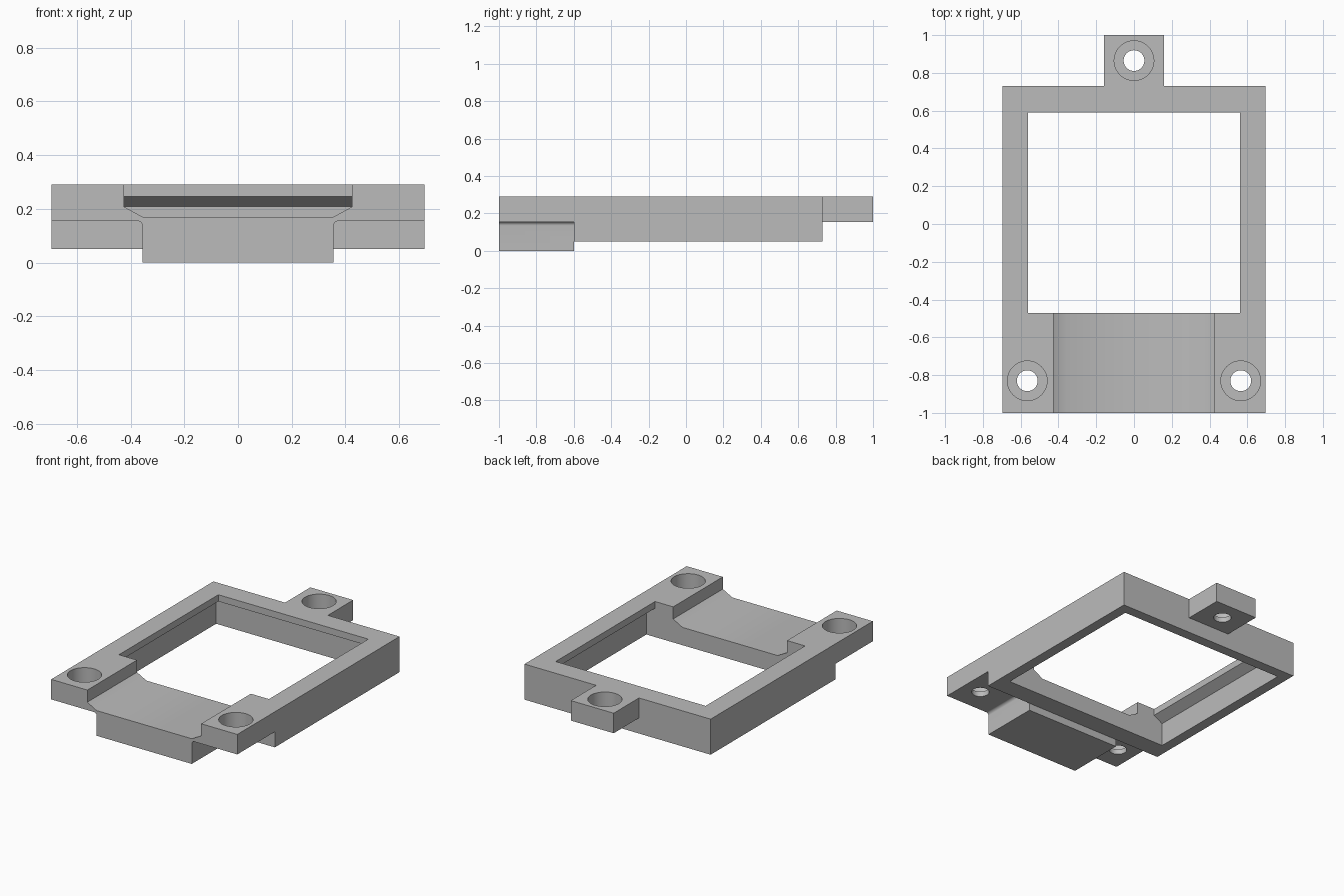
import bpy, bmesh, math

if "Cube" in bpy.data.objects:
    bpy.data.objects.remove(bpy.data.objects["Cube"], do_unlink=True)

TOP, TAB_UNDER, BACK = 0.29, 0.155, 0.73


def loft(name, rings):
    """Closed solid skinned through rings of equal point count."""
    bm = bmesh.new()
    loops = [[bm.verts.new(p) for p in ring] for ring in rings]
    n = len(loops[0])
    for a, b in zip(loops, loops[1:]):
        for i in range(n):
            j = (i + 1) % n
            bm.faces.new((a[i], a[j], b[j], b[i]))
    bm.faces.new(loops[0])
    bm.faces.new(loops[-1])
    bmesh.ops.recalc_face_normals(bm, faces=bm.faces)
    mesh = bpy.data.meshes.new(name)
    bm.to_mesh(mesh)
    bm.free()
    obj = bpy.data.objects.new(name, mesh)
    bpy.context.collection.objects.link(obj)
    return obj


def rect(x, y0, y1, z):
    return [(-x, y0, z), (x, y0, z), (x, y1, z), (-x, y1, z)]


def circle(cx, cy, r, z, n=48):
    return [(cx + r * math.cos(2 * math.pi * i / n),
             cy + r * math.sin(2 * math.pi * i / n), z) for i in range(n)]


def along_y(name, profile, y0, y1):
    return loft(name, [[(x, y, z) for x, z in profile] for y in (y0, y1)])


# Plan outline of the frame with its rear tab
half = [(0.695, -1), (0.695, BACK), (0.16, BACK), (0.16, 1)]
outline = half + [(-x, y) for x, y in reversed(half)]
frame = loft("mounting_frame", [[(x, y, z) for x, y in outline] for z in (0, TOP)])

# Clearance below the frame and below the rear tab
cutters = [
    loft("frame_underside_cutter", [rect(2, -0.6, 2, z) for z in (-1, 0.05)]),
    loft("tab_underside_cutter", [rect(2, BACK, 2, z) for z in (-1, TAB_UNDER)]),
]

# Clearance beside the front block, with a small fillet below each ear
r = 0.02
fillet = [(0.375 - r * math.cos(t), TAB_UNDER - r + r * math.sin(t))
          for t in [math.pi / 2 * i / 8 for i in range(9)]]
side = [(0.355, -1)] + fillet + [(2, TAB_UNDER), (2, -1)]
for s in (-1, 1):
    cutters.append(along_y("ear_cutter", [(s * x, z) for x, z in side], -2, -0.6))

# Channel across the front bar
edge = [(0.355, 0.17), (0.425, 0.208), (0.425, 1)]
channel = edge + [(-x, z) for x, z in reversed(edge)]
cutters.append(along_y("channel_cutter", channel, -2, 0))

# Window, wider below a sloping lip
cutters.append(loft("window_cutter", [
    rect(0.625, -0.47, 0.66, -1), rect(0.625, -0.47, 0.66, 0.208),
    rect(0.56, -0.47, 0.59, 0.245), rect(0.56, -0.47, 0.59, 1)]))

# Counterbored screw holes
for cx, cy in ((-0.565, -0.83), (0.565, -0.83), (0, 0.865)):
    cutters.append(loft("screw_hole_cutter", [
        circle(cx, cy, 0.055, -1), circle(cx, cy, 0.055, 0.19),
        circle(cx, cy, 0.105, 0.19), circle(cx, cy, 0.105, 1)]))

# Cut everything out of the frame
bpy.ops.object.select_all(action="DESELECT")
bpy.context.view_layer.objects.active = frame
frame.select_set(True)
for c in cutters:
    mod = frame.modifiers.new("cut", "BOOLEAN")
    mod.operation = "DIFFERENCE"
    mod.solver = "EXACT"
    mod.object = c
    bpy.ops.object.modifier_apply(modifier=mod.name)
    bpy.data.objects.remove(c, do_unlink=True)

# Plain grey material
grey = bpy.data.materials.new("plain_grey")
grey.use_nodes = True
colour = (0.5, 0.5, 0.5, 1)
grey.diffuse_color = colour
grey.node_tree.nodes["Principled BSDF"].inputs["Base Color"].default_value = colour
frame.data.materials.clear()
frame.data.materials.append(grey)
for p in frame.data.polygons:
    p.material_index = 0
bpy.ops.object.shade_smooth_by_angle(angle=math.radians(30))
